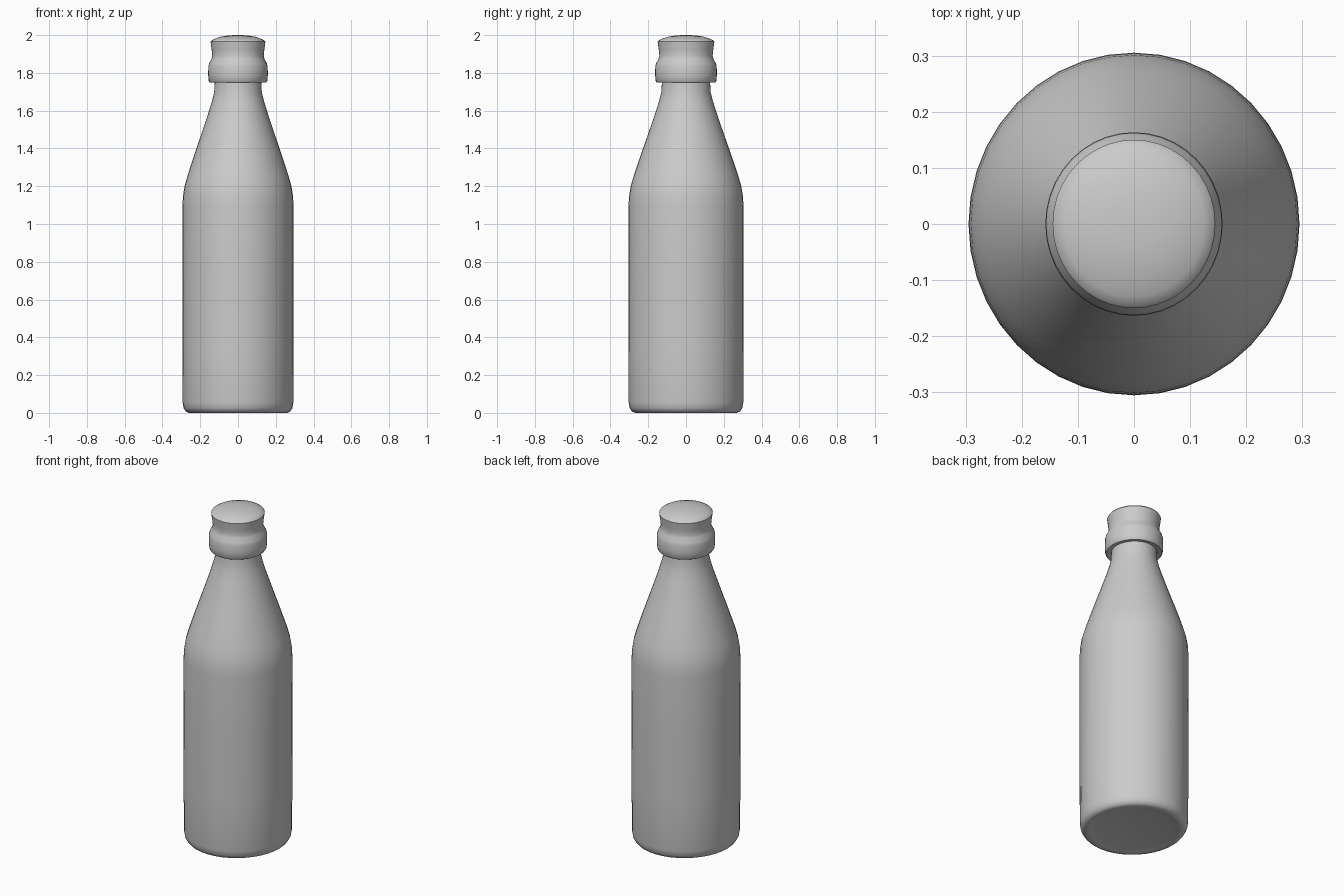
import bpy
import bmesh
import math

if "Cube" in bpy.data.objects:
    bpy.data.objects.remove(bpy.data.objects["Cube"], do_unlink=True)

SEGMENTS = 40
DEPTH = 1.035  # the bottle is slightly deeper than it is wide

grey = bpy.data.materials.new("plain grey")
grey.use_nodes = True
colour = (0.6, 0.6, 0.6, 1)
grey.diffuse_color = colour
grey.node_tree.nodes["Principled BSDF"].inputs["Base Color"].default_value = colour


def lathe(name, profile):
    """Spin (radius, height) points into a closed, slightly oval solid."""
    bm = bmesh.new()
    verts = [bm.verts.new((r, 0, z)) for r, z in profile]
    edges = [bm.edges.new(pair) for pair in zip(verts, verts[1:])]
    bmesh.ops.spin(bm, geom=verts + edges, cent=(0, 0, 0), axis=(0, 0, 1),
                   angle=math.tau, steps=SEGMENTS)
    bmesh.ops.remove_doubles(bm, verts=bm.verts, dist=0.0005)
    bmesh.ops.scale(bm, vec=(1, DEPTH, 1), verts=bm.verts)
    bmesh.ops.recalc_face_normals(bm, faces=bm.faces)
    mesh = bpy.data.meshes.new(name)
    bm.to_mesh(mesh)
    bm.free()
    mesh.materials.append(grey)
    obj = bpy.data.objects.new(name, mesh)
    bpy.context.collection.objects.link(obj)
    bpy.ops.object.select_all(action="DESELECT")
    obj.select_set(True)
    bpy.context.view_layer.objects.active = obj
    bpy.ops.object.shade_smooth_by_angle(angle=math.radians(40))
    return obj


# Body, shoulder, neck, collar and domed stopper as one continuous skin
foot = [(0, 0.012), (0.2, 0.012), (0.24, 0.004), (0.26, 0),
        (0.277, 0.008), (0.288, 0.025), (0.293, 0.055)]
body = [(0.294, 0.35), (0.295, 0.75), (0.294, 1.1)]
shoulder = [(0.291, 1.15), (0.283, 1.2), (0.269, 1.25), (0.25, 1.31)]
neck = [(0.22, 1.4), (0.186, 1.5), (0.153, 1.6), (0.135, 1.66),
        (0.126, 1.7), (0.123, 1.755)]
collar = [(0.15, 1.75), (0.155, 1.757), (0.158, 1.79), (0.157, 1.835),
          (0.153, 1.85), (0.141, 1.873), (0.136, 1.89)]
stopper = [(0.139, 1.92), (0.145, 1.965), (0.141, 1.971), (0.125, 1.98),
           (0.09, 1.992), (0.045, 1.999), (0, 2)]
lathe("bottle", foot + body + shoulder + neck + collar + stopper)
